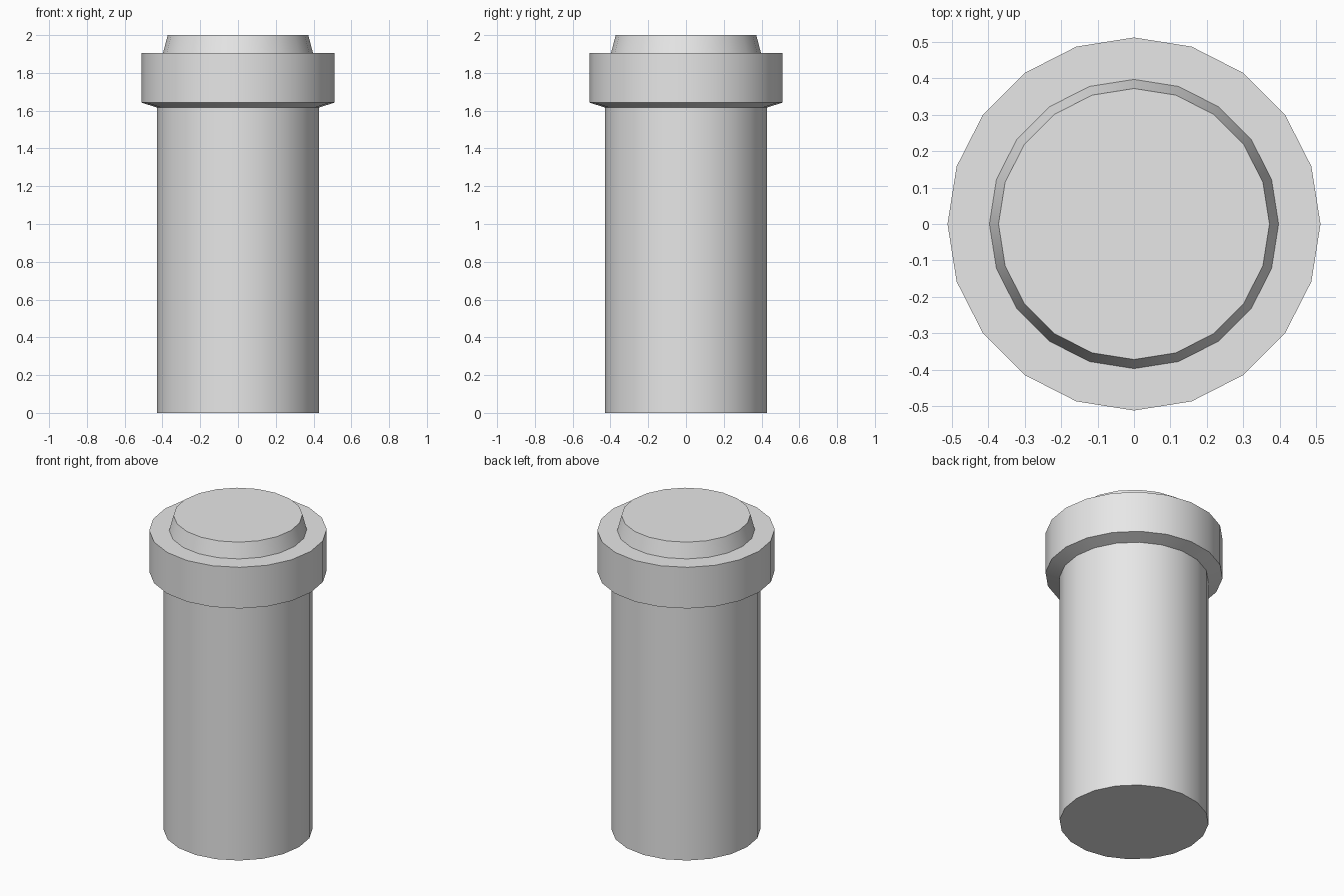
import bpy
import bmesh
from math import cos, sin, radians, tau

cube = bpy.data.objects.get("Cube")
if cube:
    bpy.data.objects.remove(cube, do_unlink=True)

SIDES = 20


def material(name, colour):
    mat = bpy.data.materials.new(name)
    mat.use_nodes = True
    mat.diffuse_color = colour
    mat.node_tree.nodes["Principled BSDF"].inputs["Base Color"].default_value = colour
    return mat


def lathe(name, profile, mat):
    """Turn a (radius, height) profile around z and close both ends."""
    bm = bmesh.new()
    rings = [[bm.verts.new((r * cos(tau * i / SIDES), r * sin(tau * i / SIDES), z))
              for i in range(SIDES)] for r, z in profile]
    for low, high in zip(rings, rings[1:]):
        for i in range(SIDES):
            j = (i + 1) % SIDES
            bm.faces.new((low[i], low[j], high[j], high[i]))
    bm.faces.new(rings[0][::-1])
    bm.faces.new(rings[-1])
    mesh = bpy.data.meshes.new(name)
    bm.to_mesh(mesh)
    bm.free()
    mesh.materials.append(mat)
    obj = bpy.data.objects.new(name, mesh)
    bpy.context.collection.objects.link(obj)
    bpy.ops.object.select_all(action="DESELECT")
    obj.select_set(True)
    bpy.context.view_layer.objects.active = obj
    bpy.ops.object.shade_smooth_by_angle(angle=radians(30))
    return obj


grey = material("light_grey", (0.8, 0.8, 0.8, 1))

# Post: straight shaft, flared collar, tapered cap
shaft = [(0.43, 0), (0.43, 1.617)]
collar = [(0.512, 1.643), (0.512, 1.905)]
cap = [(0.397, 1.905), (0.372, 2)]
lathe("capped_post", shaft + collar + cap, grey)
